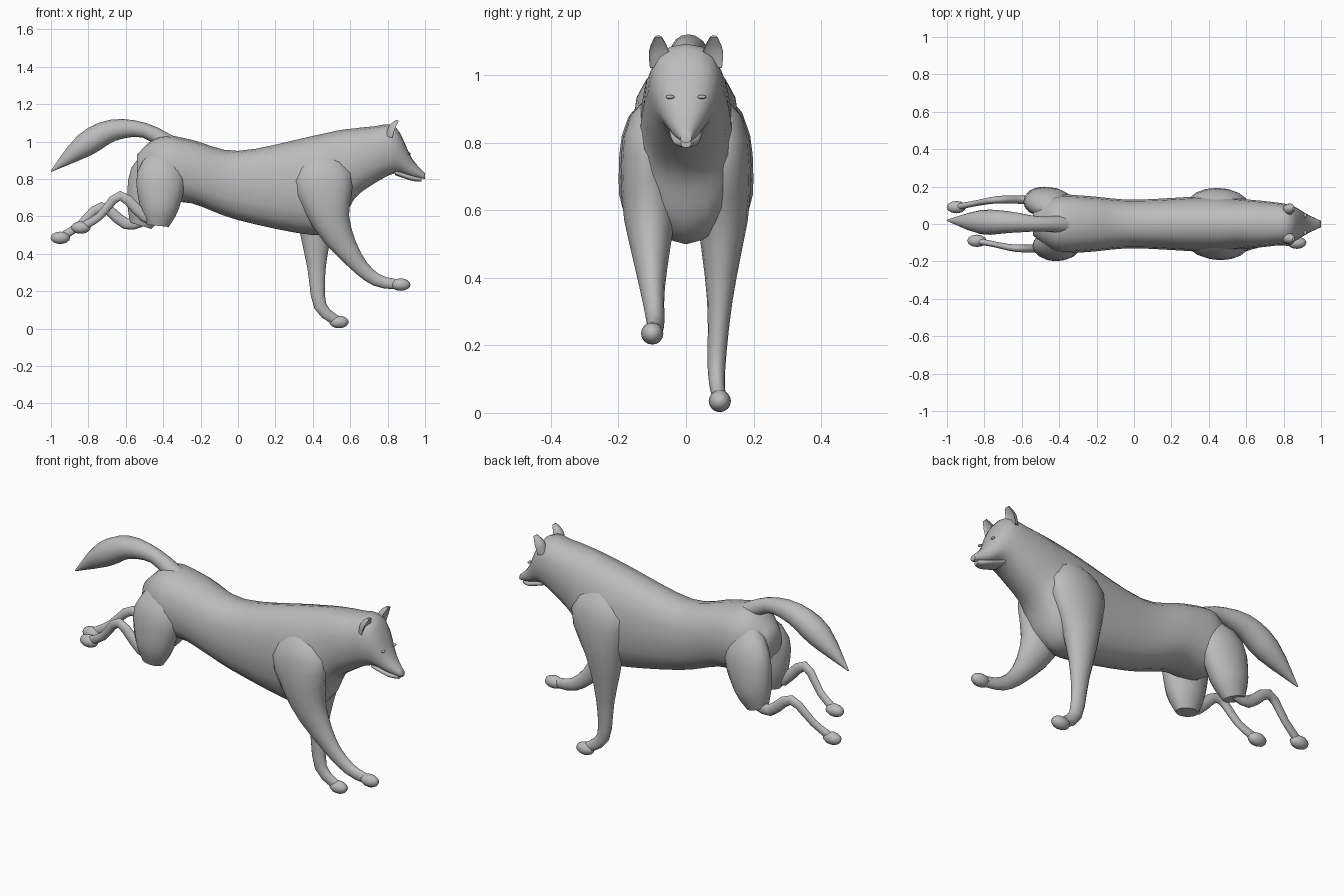
import bpy, bmesh, math
from mathutils import Vector

cube = bpy.data.objects.get("Cube")
if cube:
    bpy.data.objects.remove(cube, do_unlink=True)

# One fur colour
grey = bpy.data.materials.new("fur_grey")
grey.use_nodes = True
fur_colour = (0.5, 0.5, 0.5, 1)
grey.diffuse_color = fur_colour
grey.node_tree.nodes["Principled BSDF"].inputs["Base Color"].default_value = fur_colour


def finish(name, bm):
    """Turn the bmesh into a smooth-shaded object."""
    bmesh.ops.recalc_face_normals(bm, faces=bm.faces)
    mesh = bpy.data.meshes.new(name)
    bm.to_mesh(mesh)
    bm.free()
    mesh.materials.append(grey)
    ob = bpy.data.objects.new(name, mesh)
    bpy.context.collection.objects.link(ob)
    bpy.ops.object.select_all(action='DESELECT')
    ob.select_set(True)
    bpy.context.view_layer.objects.active = ob
    bpy.ops.object.shade_smooth_by_angle(angle=math.radians(55))


def spline(rows, steps):
    """Pass a smooth curve through the rows, every column alike."""
    rows = [Vector(row) for row in rows]
    last = len(rows) - 1
    slopes = [(rows[min(i + 1, last)] - rows[max(i - 1, 0)]) / 2 for i in range(last + 1)]
    samples = []
    for i in range(last):
        start, end = rows[i], rows[i + 1]
        for step in range(steps):
            t = step / steps
            ease = t * t * (3 - 2 * t)
            samples.append(start.lerp(end, ease)
                           + slopes[i] * (t * (1 - t) ** 2)
                           - slopes[i + 1] * (t * t * (1 - t)))
    return samples + [rows[last]]


def rounded(value, power):
    """Push an oval towards a box when the power is below one."""
    return math.copysign(abs(value) ** power, value)


def skin(name, rings, sides=16, power=1, hollow=False):
    """Join oval rings given as centre, in-plane axis and sideways radius."""
    bm = bmesh.new()
    loops = []
    for centre, axis, spread in rings:
        loop = []
        for k in range(sides):
            angle = math.tau * k / sides
            along = rounded(math.cos(angle), power)
            if hollow and along > 0:
                along *= -0.25
            side = Vector((0, spread * rounded(math.sin(angle), power), 0))
            loop.append(bm.verts.new(centre + axis * along + side))
        loops.append(loop)
    for near, far in zip(loops, loops[1:]):
        for k in range(sides):
            bm.faces.new((near[k - 1], near[k], far[k], far[k - 1]))
    bm.faces.new(loops[0])
    bm.faces.new(loops[-1])
    finish(name, bm)


def trunk(name, rows):
    """Upright ovals from rows of x, top, bottom and half width."""
    skin(name, [(Vector((x, 0, (top + low) / 2)), Vector((0, 0, (top - low) / 2)), wide)
                for x, top, low, wide in spline(rows, steps=4)], power=0.85)


def limb(name, path, radii, offsets, side=1, flat=0.75, hollow=False):
    """Tube along an x-z path, with a sideways offset at each point."""
    samples = spline([(x, z, radius, side * y)
                      for (x, z), radius, y in zip(path, radii, offsets)], steps=3)
    rings = []
    for i, (x, z, radius, y) in enumerate(samples):
        heading = samples[min(i + 1, len(samples) - 1)] - samples[max(i - 1, 0)]
        axis = Vector((heading[1], 0, -heading[0])).normalized()
        rings.append((Vector((x, y, z)), axis * radius, min(radius * flat, 0.08)))
    skin(name, rings, hollow=hollow)


def ball(name, centre, size):
    bm = bmesh.new()
    bmesh.ops.create_uvsphere(bm, u_segments=12, v_segments=8, radius=1)
    for vert in bm.verts:
        vert.co = Vector(c + s * p for c, s, p in zip(centre, size, vert.co))
    finish(name, bm)


def leg_with_paw(name, path, radii, offsets, side):
    limb(name, path, radii, offsets, side)
    x, z = path[-1]
    ball(name + "_paw", (x, side * offsets[-1], z), (0.052, 0.033, 0.033))


# Rump, back, chest, neck and head in one skin
trunk("body_and_head", [
    (-.54, .93, .8, .06), (-.42, 1.03, .68, .15), (-.25, 1.01, .67, .15),
    (0, .95, .58, .13), (.4, 1.03, .5, .15), (.54, 1.06, .54, .14),
    (.62, 1.07, .69, .13), (.72, 1.08, .77, .12), (.84, 1.08, .83, .1),
    (.93, .91, .81, .05), (1, .83, .8, .017)])
trunk("lower_jaw", [(.84, .85, .82, .05), (.93, .82, .79, .04), (.98, .81, .785, .015)])
ball("nose", (.985, 0, .825), (.013, .018, .015))

# Tail, arched then drooping to a point
limb("tail", [(-.36, .98), (-.5, 1.06), (-.67, 1.06), (-.82, .98), (-1, .84)],
     [.05, .04, .058, .064, .003], [0, 0, .01, .01, .02], flat=1)

# Curves shared by the left and right legs
fore_radii = [.04, .16, .1, .05, .034, .026]
fore_offsets = [.04, .108, .108, .1, .09, .1]
thigh_radii = [.06, .13, .105, .06]
thigh_offsets = [.05, .11, .12, .12]
shank_radii = [.03, .03, .026, .021, .024]
shank_offsets = [.13, .13, .13, .11, .09]
thigh_path = [(-.38, .96), (-.41, .82), (-.42, .65), (-.43, .55)]
fore_paths = {
    "left": [(.43, .97), (.45, .81), (.42, .57), (.42, .33), (.44, .12), (.54, .035)],
    "right": [(.43, .97), (.45, .81), (.5, .57), (.62, .37), (.74, .26), (.87, .235)]}
shank_paths = {
    "left": [(-.5, .58), (-.6, .56), (-.73, .65), (-.85, .55), (-.95, .485)],
    "right": [(-.4, .58), (-.5, .6), (-.63, .71), (-.74, .6), (-.84, .54)]}

for name, side, lean in (("left", 1, .2), ("right", -1, 0)):
    # Ears cupped to the front, and small eyes
    limb(name + "_ear", [(.825, 1.02), (.84, 1.07), (.86, 1.11)], [.036, .035, .014],
         [.076, .08, .082], side, flat=.85, hollow=True)
    ball(name + "_eye", (.916, side * .047, .935), (.008, .013, .006))
    # Foreleg from the shoulder, then thigh and bent shank
    leg_with_paw(name + "_foreleg", fore_paths[name], fore_radii, fore_offsets, side)
    limb(name + "_thigh", [(x - lean * (1 - z), z) for x, z in thigh_path],
         thigh_radii, thigh_offsets, side)
    leg_with_paw(name + "_shank", shank_paths[name], shank_radii, shank_offsets, side)
